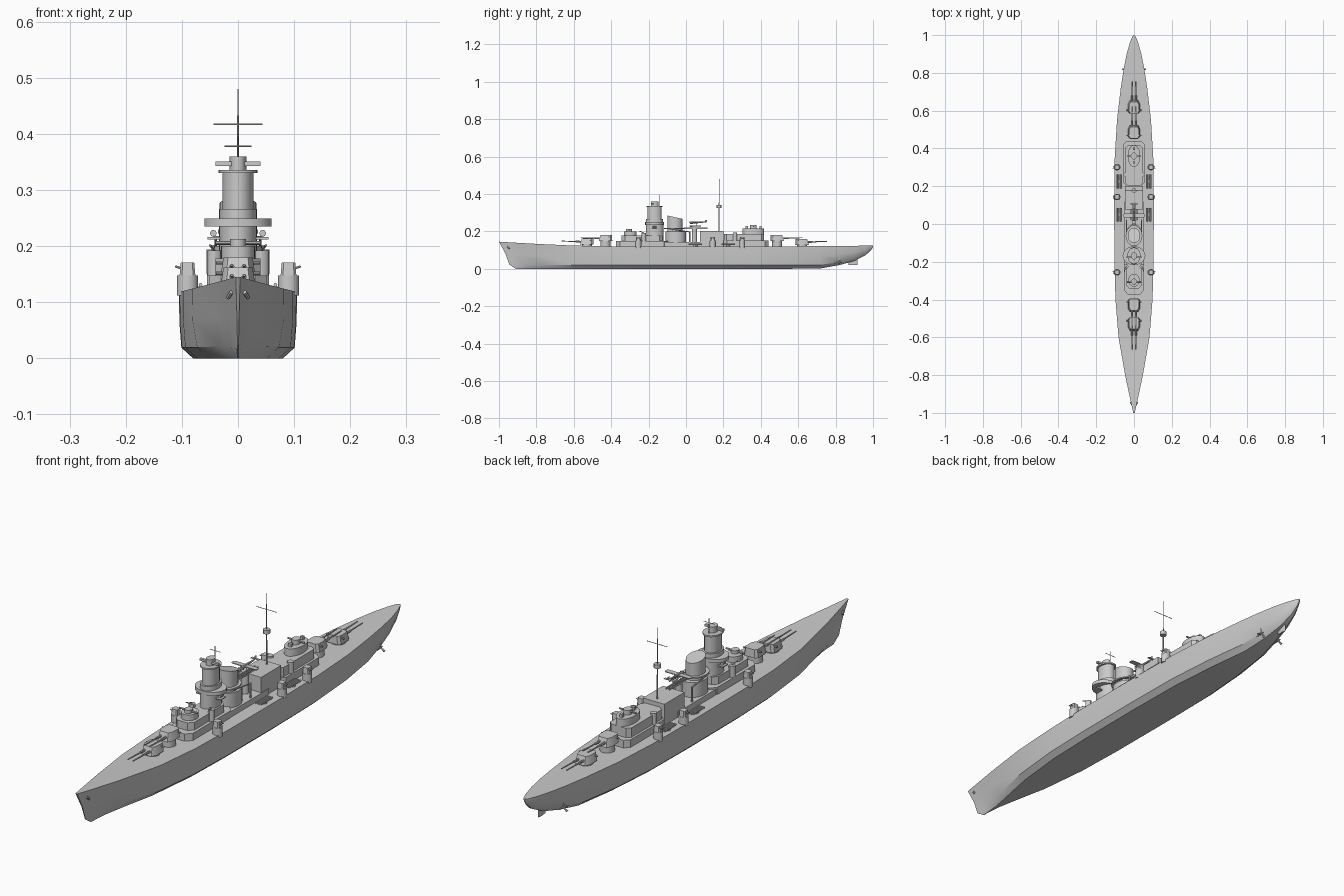
import bpy, bmesh, math
from mathutils import Vector

if "Cube" in bpy.data.objects:
    bpy.data.objects.remove(bpy.data.objects["Cube"])


def finish(name, bm, smooth=True):
    bmesh.ops.recalc_face_normals(bm, faces=bm.faces[:])
    me = bpy.data.meshes.new(name)
    bm.to_mesh(me)
    bm.free()
    ob = bpy.data.objects.new(name, me)
    bpy.context.collection.objects.link(ob)
    if smooth:
        bpy.ops.object.select_all(action='DESELECT')
        ob.select_set(True)
        bpy.context.view_layer.objects.active = ob
        bpy.ops.object.shade_smooth_by_angle(angle=math.radians(30))
    return ob


def prism(name, pts, z0, z1, taper=1.0, shift=0.0, at=(0, 0), slope=0.0):
    """Plan outline raised from z0 to z1; the top can taper, shift along y and slope."""
    bm = bmesh.new()
    n = len(pts)
    lo = [bm.verts.new((at[0] + x, at[1] + y, z0)) for x, y in pts]
    hi = [bm.verts.new((at[0] + x * taper, at[1] + y * taper + shift, z1 + slope * y)) for x, y in pts]
    for i in range(n):
        j = (i + 1) % n
        bm.faces.new((lo[i], lo[j], hi[j], hi[i]))
    bm.faces.new(lo)
    bm.faces.new(hi)
    return finish(name, bm)


def oval(rx, ry, n=24):
    return [(rx * math.cos(2 * math.pi * i / n), ry * math.sin(2 * math.pi * i / n)) for i in range(n)]


def rect(hx, hy, c=0.0):
    if c == 0:
        return [(-hx, -hy), (hx, -hy), (hx, hy), (-hx, hy)]
    return [(-hx + c, -hy), (hx - c, -hy), (hx, -hy + c), (hx, hy - c),
            (hx - c, hy), (-hx + c, hy), (-hx, hy - c), (-hx, -hy + c)]


def rod(name, a, b, r, n=8, r2=None):
    a, b = Vector(a), Vector(b)
    bm = bmesh.new()
    bmesh.ops.create_cone(bm, cap_ends=True, segments=n, radius1=r, radius2=r if r2 is None else r2,
                          depth=(b - a).length)
    rot = (b - a).to_track_quat('Z', 'Y').to_matrix()
    for v in bm.verts:
        v.co = rot @ v.co + (a + b) / 2
    return finish(name, bm)


# Hull: y, deck half width, bilge half width, keel half width, keel height
STATIONS = [(-1, .004, .001, .001, 0), (-.96, .013, .005, .002, 0), (-.9, .026, .014, .006, 0),
            (-.8, .047, .034, .02, 0), (-.6, .082, .073, .052, 0), (-.4, .098, .094, .073, 0),
            (-.2, .104, .1, .079, 0), (.1, .105, .101, .08, 0), (.35, .102, .098, .076, 0),
            (.55, .09, .083, .06, 0), (.72, .07, .059, .038, .002), (.82, .055, .042, .024, .02),
            (.9, .039, .027, .014, .042), (.96, .022, .014, .006, .072), (.99, .01, .005, .002, .1),
            (1, .003, .002, .001, .115)]
bm = bmesh.new()
rows = []
for y, wd, wb, wk, zk in STATIONS:
    zd = .12 + .025 * max(0, (-y - .45) / .55) ** 1.4 + .004 * max(0, (y - .6) / .4)
    fade = min(1, max(0, (-y - .6) / .4))
    half = [(wd, zd, 0), (wb + (wd - wb) * (.9 if y > -.7 else .35), zk + .55 * (zd - zk), .035),
            (wb, zk + .16 * (zd - zk), .055), (wk, zk, .09)]
    ring = half + [(-w, z, r) for w, z, r in reversed(half)]
    rows.append([bm.verts.new((w, y + r * fade, z)) for w, z, r in ring])
for a, b in zip(rows, rows[1:]):
    for i in range(8):
        j = (i + 1) % 8
        bm.faces.new((a[i], a[j], b[j], b[i]))
bm.faces.new(rows[0])
bm.faces.new(rows[-1])
finish("hull", bm)

# Rudder, shafts, propellers
prism("rudder", [(-.004, .9), (0, .87), (.004, .9), (0, .917)], .02, .07)
for s in (-1, 1):
    x = s * .043
    rod("propeller_shaft", (x, .62, .02), (x, .825, .034), .003)
    rod("propeller_hub", (x, .812, .034), (x, .832, .034), .005, 8, .002)
    for k in range(3):
        t = math.radians(90 + 120 * k)
        tip = (x + .02 * math.cos(t), .82, .034 + .02 * math.sin(t))
        rod("propeller_blade", (x, .82, .034), tip, .002, 6, .005)
    rod("anchor_chain_pipe", (s * .012, -.955, .118), (s * .018, -.945, .108), .004)


# Main gun turrets: y, direction of fire, height of house floor
def main_turret(y, d, z):
    prism("barbette", oval(.027, .027), .115, z, at=(0, y))
    plan = [(-.021, .037), (.021, .037), (.031, .018), (.031, -.026), (.022, -.036),
            (-.022, -.036), (-.031, -.026), (-.031, .018)]
    prism("turret_house", [(px, py * d) for px, py in plan], z, z + .032, .84, -.004 * d, (0, y))
    rod("turret_rangefinder", (-.039, y - .018 * d, z + .022), (.039, y - .018 * d, z + .022), .003)
    for x in (-.011, .011):
        rod("gun_sleeve", (x, y + .025 * d, z + .015), (x, y + .06 * d, z + .016), .0045)
        rod("gun_barrel", (x, y + .05 * d, z + .016), (x, y + .135 * d, z + .018), .003, 8, .0022)


for y, d, z in ((-.53, -1, .13), (-.43, -1, .148), (.487, 1, .148), (.62, 1, .128)):
    main_turret(y, d, z)

# Side guns and torpedo tubes
for s in (-1, 1):
    for y in (-.255, .143, .3):
        prism("side_gun_mount", oval(.0185, .0165, 16), .112, .148, at=(s * .09, y))
        prism("side_gun_shield", rect(.014, .014, .004), .148, .171, .85, at=(s * .09, y))
        for dy in (-.005, .005):
            rod("side_gun_barrel", (s * .1, y + dy, .16), (s * .112, y + dy, .164), .002, 6)
    for y in (.05, .225):
        prism("torpedo_base", oval(.011, .011, 12), .118, .128, at=(s * .078, y))
        for k in range(4):
            x = s * .078 + (k - 1.5) * .0075
            rod("torpedo_tube", (x, y - .036, .131), (x, y + .036, .131), .0034)

# Deckhouses
prism("forward_deckhouse", rect(.052, .14, .022), .115, .148, at=(0, -.235))
prism("forward_upper_deckhouse", rect(.04, .11, .018), .148, .178, at=(0, -.235))
prism("midship_deckhouse", rect(.05, .12), .115, .142, at=(0, .0))
prism("hangar", rect(.047, .062), .115, .202, at=(0, .138))
prism("aft_deckhouse", rect(.055, .12, .018), .115, .15, at=(0, .32))
prism("aft_upper_deckhouse", rect(.046, .107, .014), .15, .187, at=(0, .31))

# Conning position with rangefinder
prism("conning_house", oval(.03, .034), .178, .2, at=(0, -.298))
prism("conning_top", oval(.014, .016), .2, .213, at=(0, -.305))
rod("conning_rangefinder", (-.04, -.305, .206), (.04, -.305, .206), .0035)
for s in (-1, 1):
    prism("forward_light_gun_tub", oval(.012, .012, 12), .148, .192, at=(s * .042, -.225))
    rod("forward_light_gun", (s * .042, -.225, .192), (s * .05, -.25, .202), .002, 6)

# Command tower, platforms and fire director
ty = -.168
for name, rx, ry, z0, z1 in (
        ("tower_base", .034, .047, .14, .236), ("bridge_platform", .06, .05, .235, .249),
        ("tower_middle", .034, .046, .249, .266), ("tower_upper", .028, .038, .266, .33),
        ("tower_rim", .035, .043, .33, .336), ("tower_director", .015, .02, .336, .36)):
    prism(name, oval(rx, ry), z0, z1, at=(0, ty))
prism("tower_rangefinder", rect(.04, .005), .343, .351, at=(0, ty - .008))
rod("tower_pole", (0, -.143, .33), (0, -.143, .395), .0015, 6)
rod("tower_yard", (-.024, -.143, .378), (.024, -.143, .378), .0012, 6)
for s in (-1, 1):
    prism("searchlight_shelf", rect(.014, .016), .212, .216, at=(s * .04, ty))
    rod("searchlight", (s * .044, ty - .01, .223), (s * .044, ty + .01, .223), .006, 10)

# Funnel with sloping cap and walkway
prism("funnel_casing", oval(.043, .054), .14, .2, at=(0, -.055))
prism("funnel", oval(.033, .04), .2, .276, at=(0, -.06), slope=-.22)
prism("funnel_walkway", oval(.044, .055), .213, .218, at=(0, -.062))

# Catapult carrying a floatplane
rod("catapult_column", (0, .045, .14), (0, .045, .214), .014, 16)
for x in (-.007, .007):
    prism("catapult_rail", rect(.002, .062), .213, .22, at=(x, .052))
for k in range(6):
    prism("catapult_tie", rect(.008, .002), .214, .218, at=(0, .0 + k * .021))
rod("plane_body", (0, .02, .246), (0, .11, .25), .007, 10, .002)
prism("plane_wing", rect(.055, .01, .004), .246, .249, at=(0, .045))
prism("plane_tailplane", rect(.018, .005), .25, .252, at=(0, .107))
prism("plane_fin", rect(.001, .005), .25, .262, at=(0, .107))
prism("plane_propeller", rect(.012, .001), .244, .248, at=(0, .018))
for s in (-1, 1):
    rod("plane_float", (s * .016, .02, .228), (s * .016, .08, .229), .004, 8, .002)
    for y in (.035, .055):
        rod("float_strut", (s * .016, y, .228), (s * .012, y, .247), .0012, 6)
    # Boat cranes beside the funnel
    rod("crane_post", (s * .04, .02, .14), (s * .04, .02, .2), .004)
    rod("crane_arm", (s * .04, .02, .197), (s * .04, -.085, .213), .0025, 6)

# Main mast with yard and lookout
rod("main_mast", (0, .177, .2), (0, .177, .48), .003, 8, .001)
rod("main_yard", (-.044, .177, .417), (.044, .177, .417), .0013, 6)
prism("mast_lookout", oval(.013, .013, 12), .325, .34, at=(0, .177))

# Aft fire director
prism("aft_director_base", oval(.033, .058), .187, .216, at=(0, .36))
prism("aft_director", oval(.015, .018), .216, .234, at=(0, .36))
rod("aft_rangefinder", (-.036, .36, .226), (.036, .36, .226), .0035)
for y in (.325, .398):
    prism("aft_light_gun", rect(.006, .006), .216, .229, at=(0, y))
for s in (-1, 1):
    prism("aft_light_gun_tub", oval(.012, .012, 12), .15, .194, at=(s * .044, .262))
